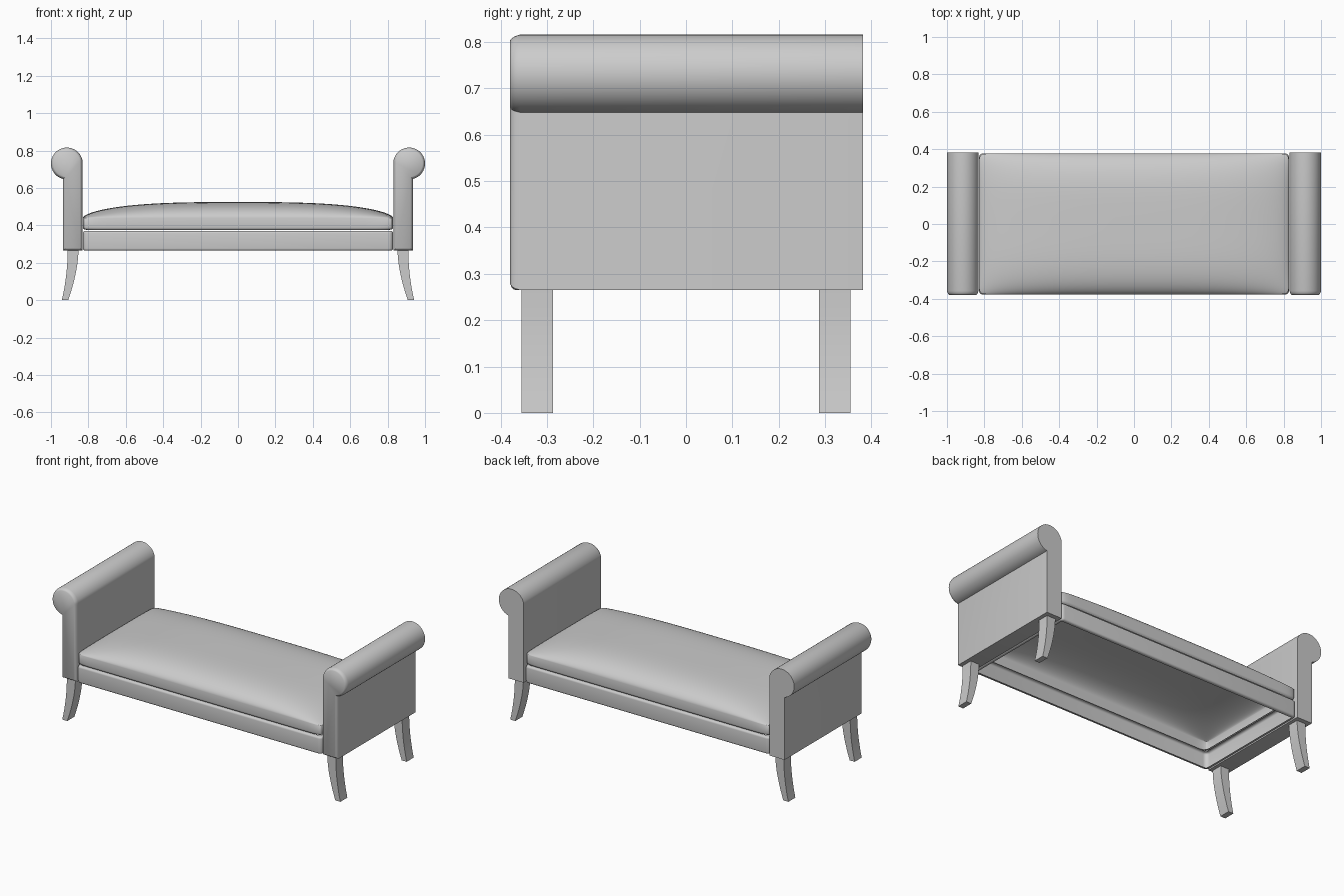
import bpy, bmesh
from math import sin, cos, pi, radians, asin, acos

cube = bpy.data.objects.get("Cube")
if cube:
    bpy.data.objects.remove(cube, do_unlink=True)

fabric = bpy.data.materials.new("light grey")
fabric.use_nodes = True
GREY = (0.6, 0.6, 0.6, 1)
fabric.diffuse_color = GREY
fabric.node_tree.nodes["Principled BSDF"].inputs["Base Color"].default_value = GREY

HALF_X, HALF_Y = 0.83, 0.378


def finish(bm, name, angle=35):
    """Turn a bmesh into a shaded object with outward normals."""
    bmesh.ops.recalc_face_normals(bm, faces=bm.faces)
    mid = sum((v.co for v in bm.verts), bm.verts[:][0].co * 0) / len(bm.verts)
    out = sum(f.normal.dot(f.calc_center_median() - mid) * f.calc_area() for f in bm.faces)
    if out < 0:
        bmesh.ops.reverse_faces(bm, faces=bm.faces)
    mesh = bpy.data.meshes.new(name)
    bm.to_mesh(mesh)
    bm.free()
    mesh.materials.append(fabric)
    ob = bpy.data.objects.new(name, mesh)
    bpy.context.collection.objects.link(ob)
    bpy.ops.object.select_all(action='DESELECT')
    ob.select_set(True)
    bpy.context.view_layer.objects.active = ob
    bpy.ops.object.shade_smooth_by_angle(angle=radians(angle))
    return ob


def loft(bm, rings):
    """Join closed rings of points with quads and return the vertex rings."""
    loops = [[bm.verts.new(p) for p in ring] for ring in rings]
    for a, b in zip(loops, loops[1:]):
        for i in range(len(a)):
            j = (i + 1) % len(a)
            bm.faces.new((a[i], a[j], b[j], b[i]))
    return loops


def rounded_rect(inset, z, radius=0.025):
    """Ring of points around the seat outline."""
    pts = []
    for k, (sx, sy) in enumerate(((1, 1), (-1, 1), (-1, -1), (1, -1))):
        for s in range(6):
            a = (k + s / 5) * pi / 2
            pts.append((sx * (HALF_X - radius) + (radius - inset) * cos(a),
                        sy * (HALF_Y - radius) + (radius - inset) * sin(a), z))
    return pts


# Seat rail: hollow band with softly rolled edges
bm = bmesh.new()
profile = [(0.02, 0.265)]
for z0, start in ((0.277, -pi / 2), (0.358, 0)):
    for s in range(5):
        a = start + s * pi / 8
        profile.append((0.012 - 0.012 * cos(a), z0 + 0.012 * sin(a)))
profile.append((0.02, 0.37))
loft(bm, [rounded_rect(i, z) for i, z in profile])
finish(bm, "seat_rail", 60)

# Cushion: domed sheet with walls that tuck under at the seam
bm = bmesh.new()
bmesh.ops.create_grid(bm, x_segments=48, y_segments=36, size=1)


def crown(t, power):
    return max(0.0, 1 - abs(t) ** power) ** 0.6


for v in bm.verts:
    u, w = sin(v.co.x * pi / 2), sin(v.co.y * pi / 2)
    v.co = (HALF_X * u * (1 - 0.012 * abs(w) ** 24),
            HALF_Y * w * (1 - 0.025 * abs(u) ** 40),
            0.44 + 0.085 * crown(u, 3) * crown(w, 4))
edges = [e for e in bm.edges if e.is_boundary]
for z, scale in ((0.39, 1), (0.38, 0.995), (0.375, 0.975)):
    new = bmesh.ops.extrude_edge_only(bm, edges=edges)["geom"]
    edges = [g for g in new if isinstance(g, bmesh.types.BMEdge)]
    for v in {v for e in edges for v in e.verts}:
        v.co = (v.co.x * scale, v.co.y * scale, z)
finish(bm, "seat_cushion", 60)

# Arms and legs, one set per side
ROLL_X, ROLL_Z, ROLL_R = 0.915, 0.731, 0.085
POST_IN, POST_OUT, BASE_Z = 0.832, 0.935, 0.265


def arm_outline():
    pts = [(POST_OUT, BASE_Z), (POST_IN, BASE_Z)]
    end = -acos((POST_OUT - ROLL_X) / ROLL_R)
    start = pi - asin(0.02)
    for s in range(41):
        a = start + (end - start) * s / 40
        pts.append((max(POST_IN, ROLL_X + ROLL_R * cos(a)), ROLL_Z + ROLL_R * sin(a)))
    return pts


for side, sx in (("left", 1), ("right", -1)):
    # Scroll arm: flat at the back, rolled edge at the front
    bm = bmesh.new()
    rings = loft(bm, [[(sx * x, y, z) for x, z in arm_outline()] for y in (0.382, -0.358)])
    bm.faces.new(rings[0])
    front = bm.faces.new(rings[1])
    bmesh.ops.recalc_face_normals(bm, faces=bm.faces)
    for thickness, depth in ((0.003, 0.010), (0.004, 0.007), (0.006, 0.005)):
        bmesh.ops.inset_region(bm, faces=[front], thickness=thickness, depth=depth,
                               use_even_offset=True)
    finish(bm, side + "_arm", 40)

    # Sabre legs that flare outwards
    for place, y in (("front", -0.321), ("back", 0.321)):
        bm = bmesh.new()
        rings = []
        for s in range(9):
            t = s / 8
            x_in, x_out = 0.853 + 0.055 * t ** 1.7, 0.911 + 0.031 * t ** 2
            z = BASE_Z * (1 - t)
            rings.append([(sx * x, y + dy, z) for x, dy in
                          ((x_in, -0.034), (x_out, -0.034), (x_out, 0.034), (x_in, 0.034))])
        loops = loft(bm, rings)
        bm.faces.new(loops[0])
        bm.faces.new(loops[-1])
        finish(bm, f"{place}_{side}_leg")
